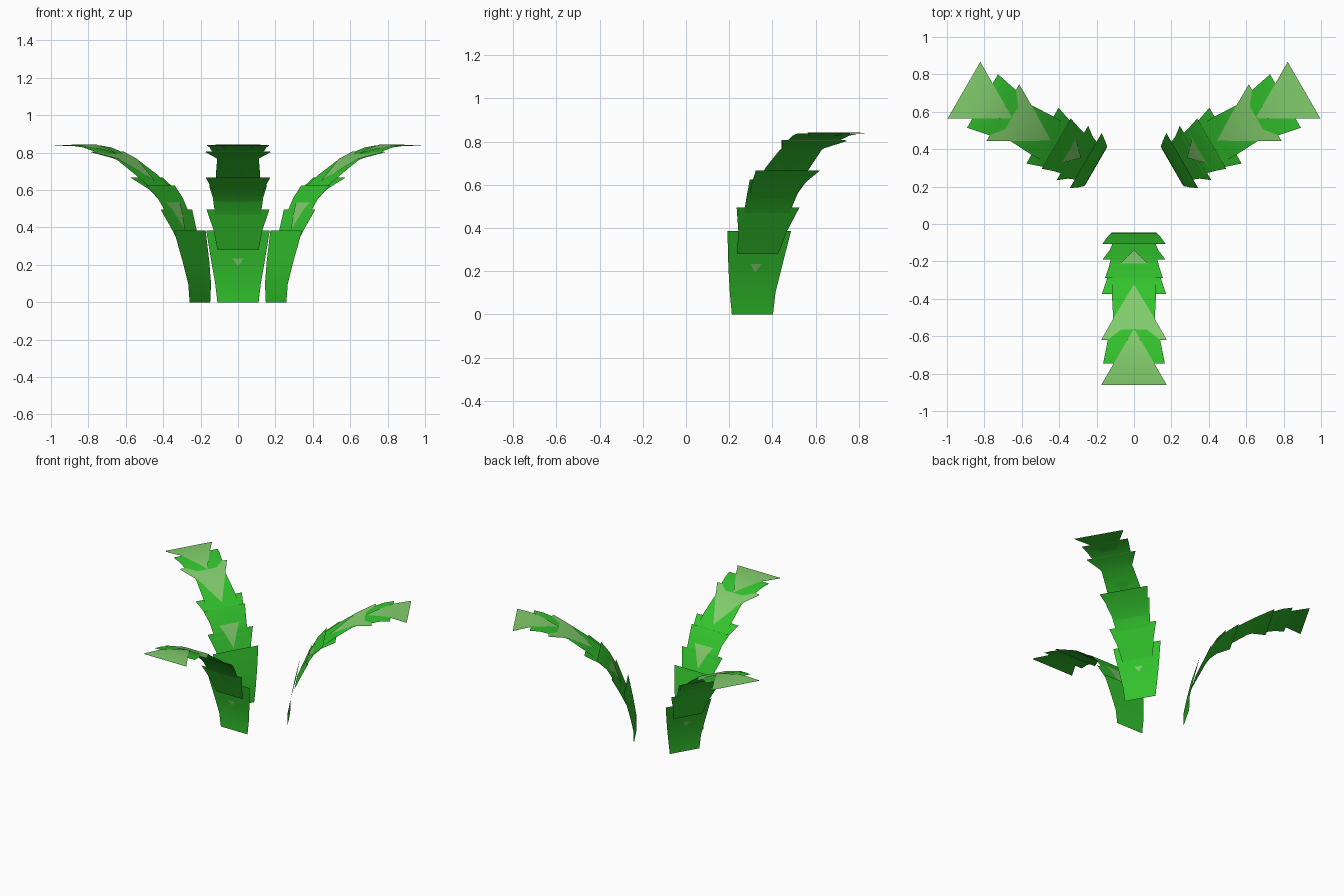
import bpy, bmesh, math
from mathutils import Vector, Matrix

if "Cube" in bpy.data.objects:
    bpy.data.objects.remove(bpy.data.objects["Cube"])

def material(name, col):
    m = bpy.data.materials.new(name)
    m.diffuse_color = (*col, 1)
    m.use_nodes = True
    m.node_tree.nodes["Principled BSDF"].inputs["Base Color"].default_value = m.diffuse_color
    return m

GREEN = material("leaf green", (0.032, 0.546, 0.026))
LIGHT = material("pale leaf green", (0.223, 0.610, 0.150))
PIVOT_Y = 0.19   # the three fronds radiate from (0, PIVOT_Y)

def strip(name, pts, mat, turn, lift=0.0):
    """Flat-width ribbon through (y, z, half width) stations, upper side facing inwards/up."""
    bm = bmesh.new()
    rows = []
    for i, (y, z, w) in enumerate(pts):
        a, b = pts[max(i - 1, 0)], pts[min(i + 1, len(pts) - 1)]
        dy, dz = b[0] - a[0], b[1] - a[1]
        n = Vector((0, dz, -dy)).normalized() * lift
        c = Vector((0, y - PIVOT_Y, z)) + n
        xs = (-w, w) if w > 0.001 else (0,)
        rows.append([bm.verts.new(c + Vector((x, 0, 0))) for x in xs])
    for a, b in zip(rows, rows[1:]):
        bm.faces.new(([a[0], a[1]] if len(a) == 2 else [a[0]]) + [b[1], b[0]])
    for f in bm.faces:
        f.normal_update()
        if f.normal.y + f.normal.z < 0:
            f.normal_flip()
    bm.transform(Matrix.Translation((0, PIVOT_Y, 0)) @ Matrix.Rotation(turn, 4, 'Z'))
    me = bpy.data.meshes.new(name)
    bm.to_mesh(me)
    bm.free()
    me.materials.append(mat)
    for p in me.polygons:
        p.use_smooth = True
    ob = bpy.data.objects.new(name, me)
    bpy.context.collection.objects.link(ob)

# overlapping green leaflets from the stem to the tip, each flaring outwards
LEAFLETS = [
    [(-.045, 0, .11), (-.047, .1, .122), (-.07, .22, .143), (-.108, .385, .17)],
    [(-.093, .28, .11), (-.14, .385, .13), (-.19, .495, .168)],
    [(-.17, .455, .12), (-.23, .56, .135), (-.29, .625, .155)],
    [(-.21, .53, .115), (-.28, .605, .14), (-.375, .667, .172)],
    [(-.27, .60, .115), (-.38, .685, .118), (-.49, .76, .112), (-.56, .785, .11)],
    [(-.565, .792, .07), (-.62, .808, .14), (-.68, .828, .152), (-.745, .837, .165)],
]
# pale triangles on the upper side, apex towards the stem
BLADES = [
    [(-.14, .385, 0), (-.19, .495, .05), (-.215, .532, .075)],
    [(-.325, .645, 0), (-.49, .762, .1), (-.62, .803, .175)],
    [(-.56, .792, 0), (-.62, .812, .035), (-.745, .839, .108), (-.86, .835, .175)],
]

for k in range(3):
    turn = k * math.tau / 3
    for i, pts in enumerate(LEAFLETS):
        strip(f"frond_{k+1}_leaflet_{i+1}", pts, GREEN, turn)
    for i, pts in enumerate(BLADES):
        strip(f"frond_{k+1}_blade_underside_{i+1}", pts, GREEN, turn)
        strip(f"frond_{k+1}_blade_{i+1}", pts, LIGHT, turn, 0.004)
    # small pale fleck showing on the underside near the stem
    strip(f"frond_{k+1}_fleck", [(-.066, .195, 0), (-.075, .235, .03)], LIGHT, turn, -0.004)
